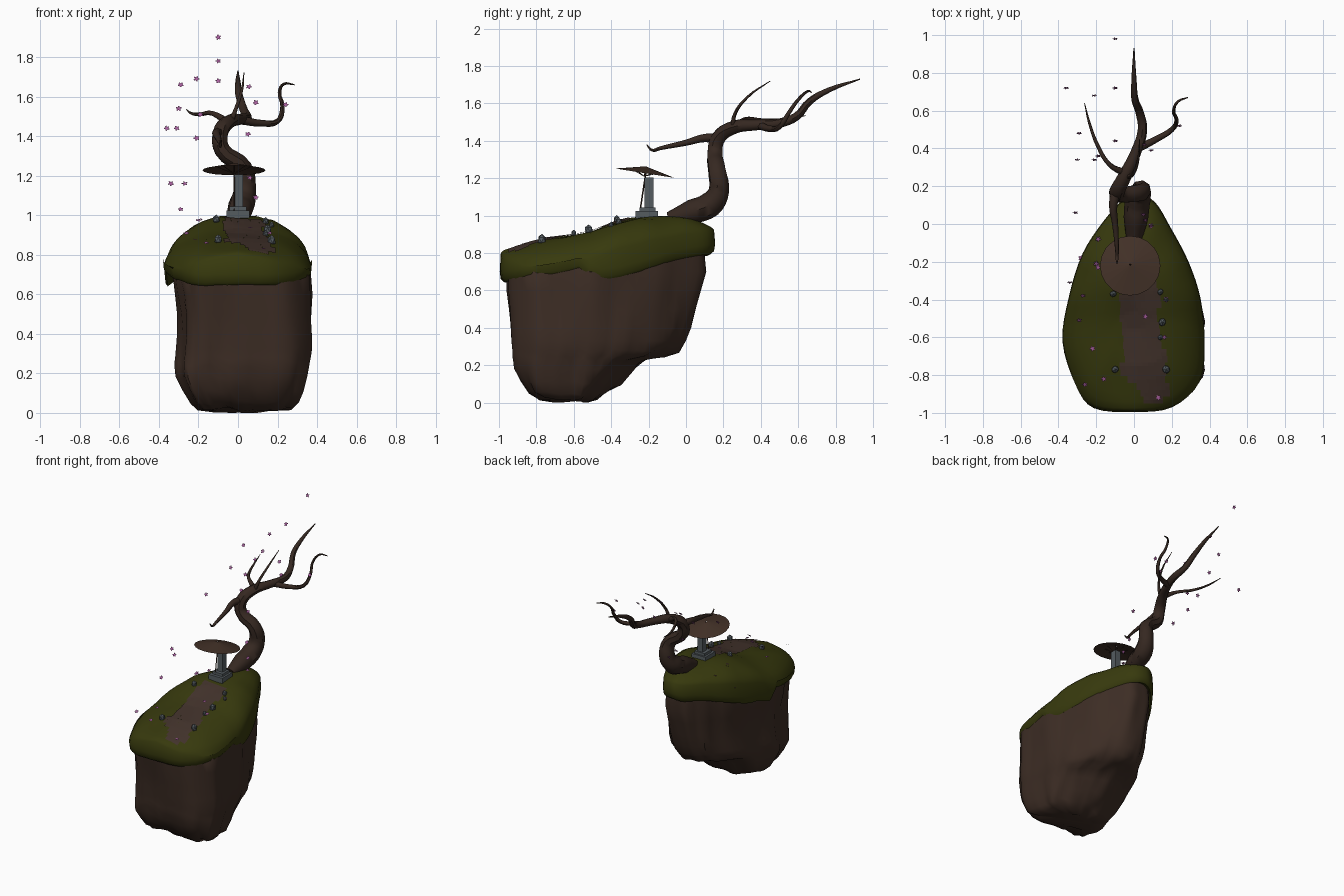
import bpy, bmesh, math, random
from mathutils import Vector, Matrix, noise
from mathutils.bvhtree import BVHTree

random.seed(4)
if "Cube" in bpy.data.objects:
    bpy.data.objects.remove(bpy.data.objects["Cube"])


def material(name, *rgb):
    m = bpy.data.materials.new(name)
    m.use_nodes = True
    m.diffuse_color = (*rgb, 1)
    m.node_tree.nodes["Principled BSDF"].inputs["Base Color"].default_value = (*rgb, 1)
    return m


ROCK = material("rock_brown", .046, .026, .018)
GRASS = material("moss_green", .038, .041, .004)
DIRT = material("path_brown", .054, .032, .024)
BARK = material("bark_brown", .036, .021, .015)
CANOPY = material("umbrella_brown", .054, .03, .02)
STONE = material("stone_grey", .09, .107, .118)
PINK = material("blossom_pink", .38, .11, .33)


def finish(bm, name, mat, smooth=None):
    me = bpy.data.meshes.new(name)
    bmesh.ops.recalc_face_normals(bm, faces=bm.faces)
    bm.to_mesh(me)
    bm.free()
    ob = bpy.data.objects.new(name, me)
    bpy.context.collection.objects.link(ob)
    me.materials.append(mat)
    if smooth:
        shade(ob, smooth)


def shade(ob, degrees):
    bpy.ops.object.select_all(action='DESELECT')
    ob.select_set(True)
    bpy.context.view_layer.objects.active = ob
    bpy.ops.object.shade_smooth_by_angle(angle=math.radians(degrees))


def lookup(table, t):
    """Piecewise linear lookup in (key, value) pairs."""
    for (a, u), (b, v) in zip(table, table[1:]):
        if t <= b:
            return u + (v - u) * max(0, (t - a) / (b - a))
    return table[-1][1]


def closed_spline(pts, steps):
    out, n = [], len(pts)
    for i in range(n):
        a, b, c, d = (Vector(pts[(i + k) % n]) for k in (-1, 0, 1, 2))
        for j in range(steps):
            t = j / steps
            out.append(b + (c - a) * t / 2 + (2*a - 5*b + 4*c - d) * t*t / 2
                       + (3*b - a - 3*c + d) * t**3 / 2)
    return out


def loft(bm, rings):
    """Skin a list of equal rings and cap both ends."""
    rows = [[bm.verts.new(p) for p in r] for r in rings]
    n = len(rows[0])
    for a, b in zip(rows, rows[1:]):
        for i in range(n):
            bm.faces.new((a[i], a[(i+1) % n], b[(i+1) % n], b[i]))
    bm.faces.new(rows[0])
    bm.faces.new(rows[-1])


# Island plan and height profiles
plan = closed_spline([(0, -.99), (.2, -.965), (.345, -.83), (.37, -.63), (.35, -.4), (.285, -.2),
                      (.19, -.02), (.11, .11), (.02, .15), (-.06, .12), (-.16, .01), (-.27, -.16),
                      (-.34, -.38), (-.375, -.62), (-.305, -.85), (-.21, -.97)], 4)
top_z = [(-1, .865), (-.75, .875), (-.5, .915), (-.35, .97), (-.2, 1.0), (0, 1.01), (.15, .99)]
hem_z = [(-1, .66), (-.8, .69), (-.56, .74), (-.5, .66), (-.3, .7), (0, .79), (.15, .81)]

# Moss cap: concentric rings over the crown, then down to the hem
CENTRE = Vector((0, -.45))
rings = []
for s, drop in [(.03, 0), (.2, 0), (.4, 0), (.55, .01), (.7, .032), (.82, .058), (.91, .088),
                (.97, .118), (1, .15)]:
    ring = []
    for p in plan:
        q = CENTRE + (p - CENTRE) * s
        z = lookup(top_z, q.y) - drop * (.42 + .58 * abs(p.x) / .37)
        z += .012 * noise.noise((q.x * 6, q.y * 6, 0))
        ring.append((q.x, q.y, z))
    rings.append(ring)
for s, up in [(1.01, .04), (1, .0), (.97, -.015), (.88, .01)]:
    ring = []
    for p in plan:
        q = CENTRE + (p - CENTRE) * s
        ring.append((q.x, q.y, lookup(hem_z, p.y) + up + .012 * noise.noise((p.x * 9, p.y * 9, 3))))
    rings.append(ring)
bm = bmesh.new()
loft(bm, rings)
ground = BVHTree.FromBMesh(bm)
finish(bm, "moss_cap", GRASS, 60)


def ground_z(x, y):
    hit = ground.ray_cast(Vector((x, y, 3)), Vector((0, 0, -1)))[0]
    return hit.z if hit else .85


# Cliff: the plan shrunk and cut back per height (z, front y, back y, +x scale, -x scale)
rings = []
for z, front, back, plus, minus in [
        (.84, -.93, .1, .96, .87), (.7, -.955, .108, .98, .88), (.6, -.945, .075, .99, .84),
        (.5, -.93, .045, .99, .8), (.4, -.92, .015, 1, .79), (.33, -.915, -.015, 1, .8),
        (.28, -.91, -.05, .98, .81), (.25, -.91, -.12, .96, .82), (.23, -.905, -.22, .95, .82),
        (.18, -.9, -.28, .92, .81), (.11, -.87, -.35, .87, .72), (.05, -.83, -.42, .81, .62),
        (.02, -.77, -.46, .72, .53), (.008, -.7, -.52, .4, .3)]:
    ring = []
    for p in plan:
        squeezed = front + (p.y + .99) / 1.14 * (back - front)
        x = p.x * (plus if p.x > 0 else minus) * (1 + .35 * max(0, -.72 - p.y))
        y = .55 * squeezed + .45 * max(front, min(p.y, back - .6 * x * x))
        ridge = 1 + .08 * noise.noise((p.x * 10, p.y * 10, z * 1.5)) * min(1, (.86 - z) * 4)
        lump = .03 * noise.noise((x * 10, y * 10, 7)) if z < .3 else 0
        ring.append((x * ridge, CENTRE.y + (y - CENTRE.y) * ridge,
                     max(0, min(z + lump, lookup(hem_z, p.y) + .03))))
    rings.append(ring)
bm = bmesh.new()
loft(bm, rings)
finish(bm, "cliff", ROCK, 50)

# Dirt path: ragged strips laid on the moss
bm = bmesh.new()
left_edge = [(-.95, .06), (-.9, .04), (-.86, 0), (-.83, -.05), (-.7, -.07), (-.45, -.06), (-.3, -.09)]
right_edge = [(-.95, .17), (-.9, .22), (-.85, .18), (-.7, .16), (-.45, .13), (-.3, .1)]
STRIPS, COLS = 18, 8
for i in range(STRIPS):
    y0 = -.95 + i * .036
    if i % 2 == 0:
        jag_left, jag_right = random.uniform(-.02, .02), random.uniform(-.02, .02)
    a, b = lookup(left_edge, y0) + jag_left, lookup(right_edge, y0) + jag_right
    rows = []
    for y in (y0, y0 + .018, y0 + .036):
        xs = [a + (b - a) * k / COLS for k in range(COLS + 1)]
        rows.append([bm.verts.new((x, y, ground_z(x, y) + .006)) for x in xs])
    for r, q in zip(rows, rows[1:]):
        for k in range(COLS):
            bm.faces.new((r[k], r[k+1], q[k+1], q[k]))
finish(bm, "dirt_path", DIRT)


# Tree: tapered tubes given as (x, y, z, radius)
def limb(name, pts, mat=BARK, sides=2):
    cu = bpy.data.curves.new(name, 'CURVE')
    cu.dimensions = '3D'
    cu.bevel_depth, cu.bevel_resolution, cu.resolution_u = 1, sides, 4
    cu.use_fill_caps = True
    sp = cu.splines.new('BEZIER')
    sp.bezier_points.add(len(pts) - 1)
    for b, (x, y, z, r) in zip(sp.bezier_points, pts):
        b.co, b.radius = (x, y, z), r
        b.handle_left_type = b.handle_right_type = 'AUTO'
    ob = bpy.data.objects.new(name, cu)
    bpy.context.collection.objects.link(ob)
    bpy.ops.object.select_all(action='DESELECT')
    ob.select_set(True)
    bpy.context.view_layer.objects.active = ob
    bpy.ops.object.convert(target='MESH')
    ob = bpy.context.object
    ob.data.materials.clear()
    ob.data.materials.append(mat)
    shade(ob, 45)


limb("trunk", [(0, -.09, .98, .04), (.01, .03, 1.02, .065), (.02, .13, 1.06, .068),
               (.035, .175, 1.13, .056), (.025, .165, 1.24, .048), (-.08, .155, 1.33, .043),
               (-.09, .17, 1.41, .041), (-.05, .25, 1.47, .036), (.01, .38, 1.485, .028),
               (.045, .5, 1.495, .025), (.03, .59, 1.53, .022), (.005, .66, 1.61, .019),
               (0, .76, 1.67, .014), (0, .93, 1.73, .003)])
limb("front_branch", [(-.09, .19, 1.41, .03), (-.11, .1, 1.415, .022), (-.1, 0, 1.39, .016),
                      (-.09, -.14, 1.36, .01), (-.09, -.18, 1.35, .008), (-.09, -.21, 1.38, .003)])
limb("right_branch", [(-.05, .27, 1.47, .02), (-.13, .315, 1.515, .012), (-.19, .41, 1.51, .01),
                      (-.235, .53, 1.515, .007), (-.262, .64, 1.535, .002)])
limb("left_branch", [(.02, .4, 1.48, .022), (.12, .45, 1.465, .017), (.2, .5, 1.475, .014),
                     (.225, .55, 1.55, .011), (.21, .6, 1.62, .009), (.235, .65, 1.665, .007),
                     (.285, .67, 1.66, .003)])
limb("upper_branch", [(-.04, .25, 1.46, .015), (-.01, .26, 1.54, .01), (.02, .33, 1.635, .007),
                      (.03, .45, 1.72, .002)])


# Stone marker: stepped base and a tall pillar
def block(name, centre, size):
    bm = bmesh.new()
    bmesh.ops.create_cube(bm, size=1, matrix=Matrix.Translation(centre) @ Matrix.Diagonal((*size, 1)))
    finish(bm, name, STONE)


block("marker_base", (0, -.21, 1.005), (.115, .12, .04))
block("marker_step", (0, -.205, 1.032), (.085, .085, .025))
block("marker_pillar", (.003, -.197, 1.12), (.044, .048, .17))

# Leaning umbrella: shallow open cone, ribs and handle
tilt = Matrix.Translation((-.02, -.218, 1.245)) @ Matrix.Rotation(math.radians(-9), 4, 'X')
bm = bmesh.new()
bmesh.ops.create_cone(bm, cap_ends=False, segments=20, radius1=.16, radius2=.004, depth=.036, matrix=tilt)
finish(bm, "umbrella_canopy", CANOPY)
limb("umbrella_handle", [(-.02, -.248, 1.01, .004), (-.02, -.21, 1.262, .004)], CANOPY, 0)
for k in range(8):
    turn = tilt @ Matrix.Rotation(k * math.tau / 8, 4, 'Z')
    limb("umbrella_rib", [(*(turn @ Vector((0, 0, -.035))), .002),
                          (*(turn @ Vector((.08, 0, -.003))), .002)], CANOPY, 0)

# Loose stones beside the path
for x, y, r in [(.14, -.36, .02), (.17, -.4, .016), (.15, -.52, .026), (.14, -.6, .018),
                (.17, -.77, .027), (-.11, -.37, .022), (-.1, -.77, .024)]:
    bm = bmesh.new()
    bmesh.ops.create_icosphere(bm, subdivisions=1, radius=r, matrix=Matrix.Translation(
        (x, y, ground_z(x, y) + r * .5)) @ Matrix.Rotation(x * 40, 4, 'Z') @ Matrix.Diagonal((.8, .9, 1.1, 1)))
    finish(bm, "loose_stone", STONE)

# Blossoms: five-lobed stars, upright in the air and flatter near the ground
drifting = [(-.1, .98, 1.9), (-.1, .72, 1.78), (-.36, .72, 1.44), (-.21, .68, 1.69), (-.29, .48, 1.66),
            (-.1, .44, 1.68), (.055, .42, 1.65), (.09, .39, 1.57), (.24, .52, 1.56), (-.3, .34, 1.54),
            (-.21, .34, 1.39), (-.19, .36, 1.51), (-.31, .06, 1.44), (.05, .05, 1.41), (-.34, -.31, 1.16),
            (-.27, -.38, 1.16), (.06, .02, 1.19), (.09, -.01, 1.09), (-.29, -.51, 1.03), (-.26, -.85, .91)]
lying = [(-.19, -.08), (-.28, -.18), (-.19, -.23), (-.2, -.21), (-.22, -.66), (-.16, -.82),
         (.06, -.49), (.13, -.92), (.17, -.4), (.16, -.6), (.05, .05), (.09, -.01)]
flowers = [(x, y, z, 1 if y > -.4 else .6) for x, y, z in drifting]
flowers += [(x, y, ground_z(x, y) + .016, .3) for x, y in lying]
bm = bmesh.new()
for x, y, z, lean in flowers:
    pose = Matrix.Translation((x, y, z)) @ Matrix.Rotation(lean + random.uniform(-.2, .2), 4, 'X') \
        @ Matrix.Rotation(random.uniform(0, 6), 4, 'Z')
    star = []
    for k in range(15):
        r = .008 if k % 3 == 0 else .015
        a = k * math.tau / 15
        star.append(bm.verts.new(pose @ Vector((r * math.cos(a), r * math.sin(a), 0))))
    bm.faces.new(star)
finish(bm, "blossoms", PINK)
